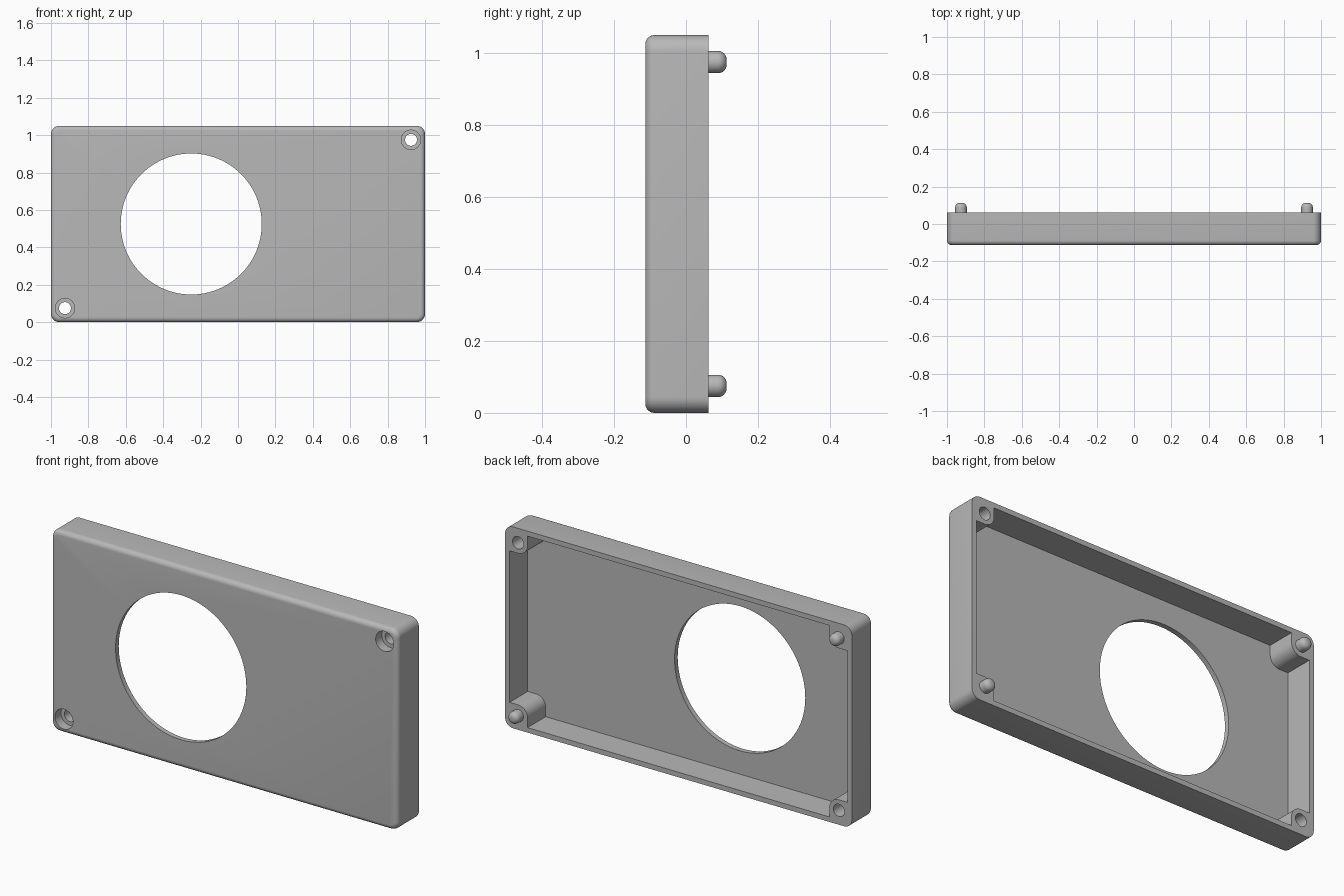
import bpy, bmesh
from math import cos, sin, pi

cube = bpy.data.objects.get("Cube")
if cube:
    bpy.data.objects.remove(cube, do_unlink=True)

WIDTH, HEIGHT = 1.0, 0.525            # half sizes of the cover
FRONT, RIM, PEG_END = -0.113, 0.062, 0.113
WALL, FLOOR = 0.026, 0.026
BOSS_X, BOSS_Z, BOSS_R = 0.925, 0.45, 0.055

grey = bpy.data.materials.new("plain grey")
grey.use_nodes = True
colour = (0.48, 0.48, 0.48, 1)
grey.diffuse_color = colour
grey.node_tree.nodes["Principled BSDF"].inputs["Base Color"].default_value = colour


def arc(cx, cz, r, start, end, steps):
    angles = [start + (end - start) * i / steps for i in range(steps + 1)]
    return [(cx + r * cos(a), cz + r * sin(a)) for a in angles]


def circle(cx, cz, r, steps=40):
    return arc(cx, cz, r, 0, 2 * pi, steps)[:-1]


def four_corners(corner):
    """Mirror one corner's outline into all four quadrants."""
    outline = []
    for sx, sz in ((1, 1), (-1, 1), (-1, -1), (1, -1)):
        points = [(x * sx, z * sz) for x, z in corner]
        outline += points if sx * sz > 0 else points[::-1]
    return outline


def prism(name, outline, y0, y1, round_at=None, radius=0.0):
    """Extrude an outline along y; optionally round the rim at one end."""
    bm = bmesh.new()
    face = bm.faces.new([bm.verts.new((x, y0, z + HEIGHT)) for x, z in outline])
    result = bmesh.ops.extrude_face_region(bm, geom=[face], use_keep_orig=True)
    for v in result["geom"]:
        if isinstance(v, bmesh.types.BMVert):
            v.co.y = y1
    bmesh.ops.recalc_face_normals(bm, faces=bm.faces)
    if round_at is not None:
        rim = [e for e in bm.edges if all(abs(v.co.y - round_at) < 1e-5 for v in e.verts)]
        bmesh.ops.bevel(bm, geom=rim, offset=radius, segments=6, profile=0.5,
                        affect='EDGES')
    mesh = bpy.data.meshes.new(name)
    bm.to_mesh(mesh)
    bm.free()
    mesh.materials.append(grey)
    obj = bpy.data.objects.new(name, mesh)
    bpy.context.collection.objects.link(obj)
    return obj


def activate(obj):
    bpy.ops.object.select_all(action='DESELECT')
    obj.select_set(True)
    bpy.context.view_layer.objects.active = obj


def cut(obj, cutter):
    cutter.hide_render = True
    mod = obj.modifiers.new("cut", 'BOOLEAN')
    mod.operation, mod.solver, mod.object = 'DIFFERENCE', 'EXACT', cutter
    activate(obj)
    bpy.ops.object.modifier_apply(modifier=mod.name)
    bpy.data.objects.remove(cutter, do_unlink=True)


# Cover shell with rounded corners and a rounded front rim
R = 0.045
shell_corner = arc(WIDTH - R, HEIGHT - R, R, 0, pi / 2, 8)
shell = prism("cover_shell", four_corners(shell_corner), FRONT, RIM, FRONT, 0.025)

# Hollow back, leaving a rounded boss in each corner
cavity_corner = ([(WIDTH - WALL, BOSS_Z - BOSS_R)]
                 + arc(BOSS_X, BOSS_Z, BOSS_R, 1.5 * pi, pi, 10)
                 + [(BOSS_X - BOSS_R, HEIGHT - WALL)])
cut(shell, prism("cavity_cutter", four_corners(cavity_corner), FRONT + FLOOR, RIM + 0.1))

# Large round opening
cut(shell, prism("opening_cutter", circle(-0.25, 0, 0.377, 96), FRONT - 0.1, RIM + 0.1))

# Counterbored screw holes on one diagonal
for side in (1, -1):
    x, z = side * BOSS_X, side * BOSS_Z
    cut(shell, prism("screw_cutter", circle(x, z, 0.032), FRONT - 0.1, RIM + 0.1))
    cut(shell, prism("screw_head_cutter", circle(x, z, 0.052), FRONT - 0.1, FRONT + 0.05))

# Locating pegs on the other diagonal
pegs = [prism(name, circle(side * BOSS_X, -side * BOSS_Z, 0.031), RIM - 0.01, PEG_END,
              PEG_END, 0.024)
        for name, side in (("left_lower_peg", 1), ("right_upper_peg", -1))]

for obj in [shell] + pegs:
    activate(obj)
    bpy.ops.object.shade_smooth_by_angle(angle=pi / 6)
